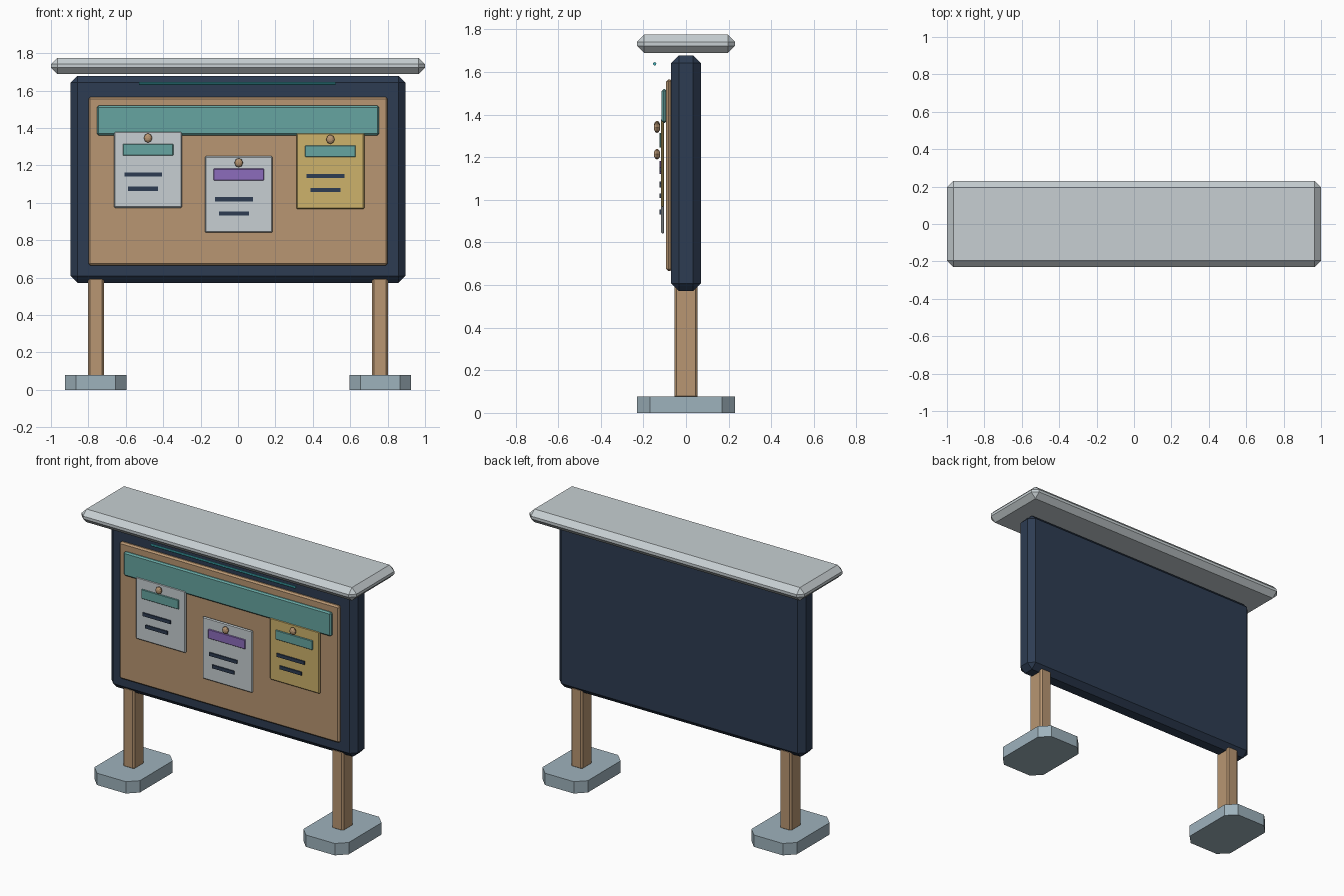
import bpy, math

if "Cube" in bpy.data.objects:
    bpy.data.objects.remove(bpy.data.objects["Cube"])


def material(name, rgb):
    lin = [((c / 255 + 0.055) / 1.055) ** 2.4 for c in rgb]
    m = bpy.data.materials.new(name)
    m.diffuse_color = (*lin, 1)
    m.use_nodes = True
    m.node_tree.nodes["Principled BSDF"].inputs["Base Color"].default_value = m.diffuse_color
    return m


PALE = material("pale grey", (199, 207, 210))
NAVY = material("navy", (45, 60, 82))
WOOD = material("tan wood", (184, 150, 114))
TEAL = material("teal", (102, 165, 161))
STONE = material("blue grey stone", (158, 178, 188))
GOLD = material("mustard", (205, 178, 107))
PURPLE = material("purple", (140, 108, 188))
CYAN = material("bright teal", (64, 172, 180))


def box(name, center, size, mat, bevel=0, vertical_only=False):
    bpy.ops.mesh.primitive_cube_add(size=1, location=center)
    o = bpy.context.object
    o.name = name
    o.scale = size
    bpy.ops.object.transform_apply(location=False, rotation=False, scale=True)
    o.data.materials.append(mat)
    if bevel:
        b = o.modifiers.new("chamfer", 'BEVEL')
        b.width, b.segments = bevel, 1
        if vertical_only:
            attr = o.data.attributes.new("bevel_weight_edge", 'FLOAT', 'EDGE')
            for e in o.data.edges:
                p, q = (o.data.vertices[i].co for i in e.vertices)
                attr.data[e.index].value = 1.0 if abs(p.z - q.z) > 0.01 else 0.0
            b.limit_method = 'WEIGHT'
    return o


# Roof, frame, cork board and header strip
box("roof", (0, 0, 1.732), (2.0, 0.46, 0.086), PALE, 0.034)
box("frame_panel", (0, 0, 1.125), (1.79, 0.14, 1.106), NAVY, 0.036)
box("cork_board", (0, -0.079, 1.115), (1.6, 0.028, 0.9), WOOD, 0.01)
box("header_strip", (0, -0.102, 1.44), (1.51, 0.024, 0.158), TEAL, 0.009)

# Posts and octagonal feet
for side, sx in (("left", -1), ("right", 1)):
    box(side + "_post", (sx * 0.76, 0, 0.335), (0.085, 0.11, 0.53), WOOD, 0.01)
    box(side + "_foot", (sx * 0.76, 0, 0.039), (0.33, 0.46, 0.078), STONE, 0.06, True)

# Pinned notices: sheet, title label, two text bars and a pin
for name, x, z, sheet, label in (("left", -0.481, 1.177, PALE, TEAL),
                                 ("middle", 0.004, 1.045, PALE, PURPLE),
                                 ("right", 0.494, 1.170, GOLD, TEAL)):
    box(name + "_notice", (x, -0.110, z), (0.363, 0.015, 0.408), sheet, 0.006)
    box(name + "_label", (x, -0.121, z + 0.106), (0.27, 0.009, 0.062), label, 0.003)
    box(name + "_bar_upper", (x - 0.026, -0.121, z - 0.026), (0.202, 0.009, 0.022), NAVY)
    box(name + "_bar_lower", (x - 0.026, -0.121, z - 0.102), (0.16, 0.009, 0.022), NAVY)
    bpy.ops.mesh.primitive_uv_sphere_add(segments=8, ring_count=6, radius=0.025,
                                         location=(x, -0.136, z + 0.169),
                                         rotation=(math.pi / 2, 0, 0))
    pin = bpy.context.object
    pin.name = name + "_pin"
    pin.scale = (0.9, 1, 0.6)
    pin.data.materials.append(WOOD)

# Slim light rod under the roof
bpy.ops.mesh.primitive_cylinder_add(vertices=8, radius=0.008, depth=1.05,
                                    location=(-0.003, -0.147, 1.638),
                                    rotation=(0, math.pi / 2, 0))
rod = bpy.context.object
rod.name = "light_rod"
rod.data.materials.append(CYAN)
